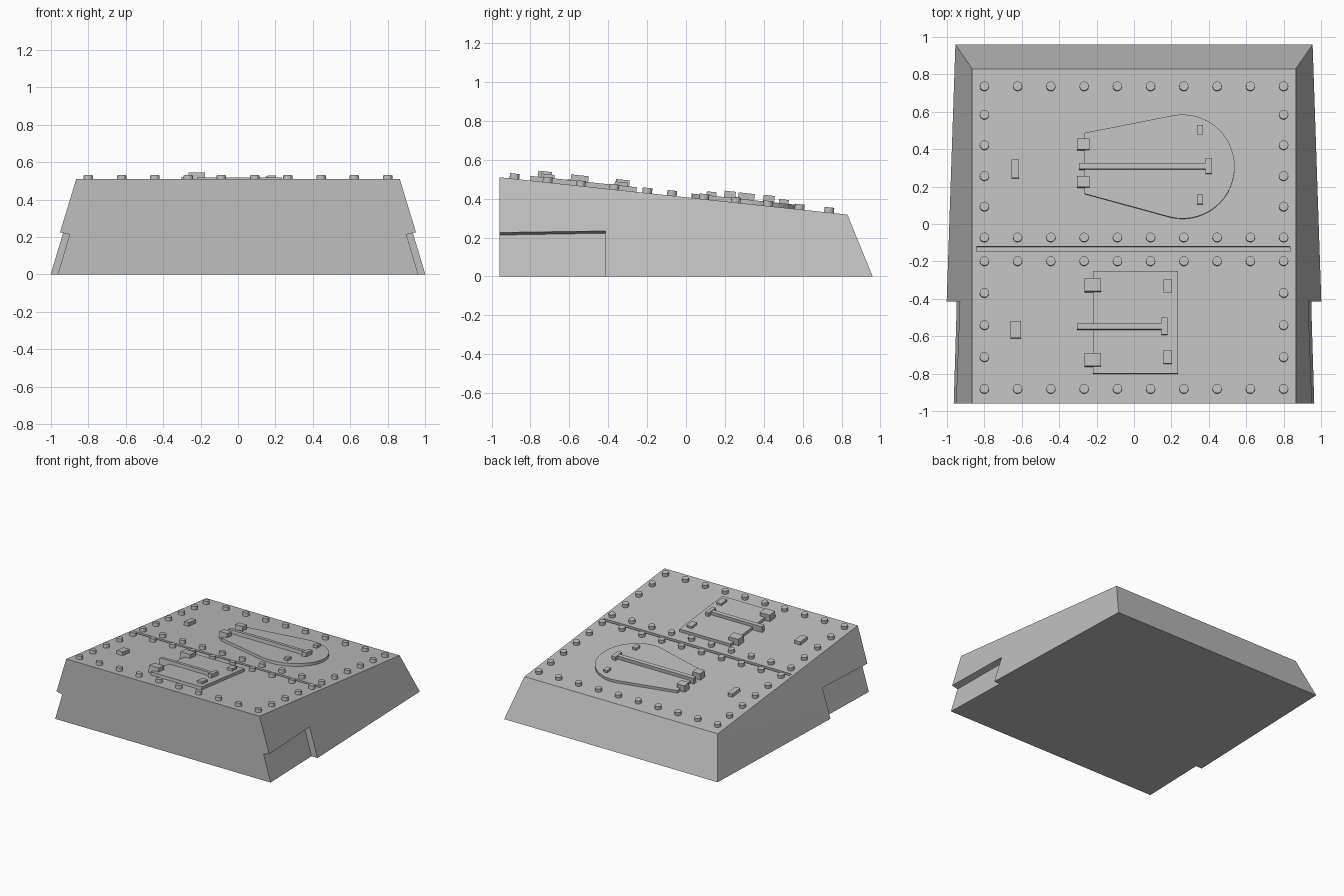
import bpy, bmesh, math
from mathutils import Matrix, Vector

cube = bpy.data.objects.get("Cube")
if cube:
    bpy.data.objects.remove(cube)

grey = bpy.data.materials.new("armour grey")
grey.use_nodes = True
COLOUR = (0.52, 0.52, 0.52, 1)
grey.diffuse_color = COLOUR
grey.node_tree.nodes["Principled BSDF"].inputs["Base Color"].default_value = COLOUR

# Sloping deck: height falls from the front to the back
FRONT, DECK_BACK, BACK = -0.96, 0.83, 0.96
SLOPE = (0.51 - 0.318) / (DECK_BACK - FRONT)
TILT = Matrix.Rotation(-math.atan(SLOPE), 4, 'X')


def deck_z(y):
    return 0.51 - SLOPE * (y - FRONT)


def on_deck(x, y):
    return Matrix.Translation((x, y, deck_z(y))) @ TILT


def finish(name, bm):
    bmesh.ops.recalc_face_normals(bm, faces=bm.faces)
    mesh = bpy.data.meshes.new(name)
    bm.to_mesh(mesh)
    bm.free()
    mesh.materials.append(grey)
    obj = bpy.data.objects.new(name, mesh)
    bpy.context.collection.objects.link(obj)
    return obj


def hull(name, points):
    bm = bmesh.new()
    for p in points:
        bm.verts.new(p)
    bmesh.ops.convex_hull(bm, input=bm.verts)
    bmesh.ops.dissolve_limit(bm, angle_limit=0.002, verts=bm.verts, edges=bm.edges)
    return finish(name, bm)


def plate(name, outline, low, high):
    """Extrude an outline given in plan view along the deck normal."""
    cx = sum(p[0] for p in outline) / len(outline)
    cy = sum(p[1] for p in outline) / len(outline)
    stretch = math.sqrt(1 + SLOPE ** 2)
    bm = bmesh.new()
    face = bm.faces.new([bm.verts.new((x - cx, (y - cy) * stretch, low)) for x, y in outline])
    ext = bmesh.ops.extrude_face_region(bm, geom=[face])
    top = [v for v in ext["geom"] if isinstance(v, bmesh.types.BMVert)]
    bmesh.ops.translate(bm, verts=top, vec=(0, 0, high - low))
    bm.transform(on_deck(cx, cy))
    return finish(name, bm)


def block(name, x0, x1, y0, y1, high, low=-0.004):
    return plate(name, [(x0, y0), (x1, y0), (x1, y1), (x0, y1)], low, high)


def cut(target, cutter):
    mod = target.modifiers.new("cut", 'BOOLEAN')
    mod.operation = 'DIFFERENCE'
    mod.solver = 'EXACT'
    mod.object = cutter
    bpy.context.view_layer.objects.active = target
    bpy.ops.object.modifier_apply(modifier=mod.name)
    bpy.data.objects.remove(cutter)


# Main hull block with splayed sides and a raked back
corners = []
for s in (-1, 1):
    corners += [(s * 1.02, FRONT, 0), (s * 0.865, FRONT, deck_z(FRONT)),
                (s * 0.955, BACK, 0), (s * 0.865, DECK_BACK, deck_z(DECK_BACK))]
body = hull("hull_block", corners)

# Recesses in the lower front of each side
for side, s in (("right", -1), ("left", 1)):
    pts = []
    for y, inset, lift in ((-1.0, 0, 0), (-0.415, 0.018, 0.01)):
        for x, z in ((0.902, 0.212), (0.98, -0.05)):
            pts.append((s * (x - inset), y, z + lift * (z > 0)))
        pts += [(s * 1.1, y, 0.262 + lift), (s * 1.1, y, -0.05)]
    cut(body, hull(side + "_recess_cutter", pts))

# Groove between the front and back deck panels
cut(body, block("groove_cutter", -0.843, 0.833, -0.146, -0.12, 0.05, -0.03))

# Round rivets: full rows across, then down both edges
bm = bmesh.new()
spots = [(-0.8 + i * 1.6 / 9, y) for y in (0.735, -0.073, -0.2, -0.883) for i in range(10)]
spots += [(x, y) for x in (-0.8, 0.8) for y in (0.583, 0.42, 0.255, 0.092, -0.37, -0.542, -0.713)]
for x, y in spots:
    bmesh.ops.create_cone(bm, cap_ends=True, segments=12, radius1=0.025, radius2=0.025, depth=0.03,
                          matrix=on_deck(x, y) @ Matrix.Translation((0, 0, 0.012)))
finish("deck_rivets", bm)

# Rear teardrop hatch
centre, radius = Vector((0.26, 0.305)), 0.278
arc = [math.radians(-103 + i * 206 / 28) for i in range(29)]
tear = [(centre.x + radius * math.cos(a), centre.y + radius * math.sin(a)) for a in arc]
plate("teardrop_hatch", tear + [(-0.265, 0.485), (-0.265, 0.16)], -0.004, 0.022)
block("teardrop_handle_bar", -0.295, 0.385, 0.29, 0.322, 0.05)
block("teardrop_handle_end", 0.383, 0.418, 0.265, 0.348, 0.054)
for y in (0.222, 0.422):
    block("teardrop_hinge", -0.306, -0.237, y - 0.029, y + 0.029, 0.055)
for y in (0.128, 0.5):
    block("teardrop_latch", 0.336, 0.37, y - 0.025, y + 0.025, 0.042)

# Front rectangular hatch
block("square_hatch", -0.22, 0.235, -0.802, -0.255, 0.024)
block("square_handle_bar", -0.306, 0.15, -0.568, -0.537, 0.05)
block("square_handle_end", 0.148, 0.178, -0.596, -0.506, 0.054)
for y in (-0.33, -0.73):
    block("square_hinge", -0.265, -0.177, y - 0.035, y + 0.035, 0.055)
    block("square_latch", 0.157, 0.202, y - 0.02, y + 0.05 if y < -0.5 else y + 0.028, 0.042) \
        if y < -0.5 else block("square_latch", 0.157, 0.202, -0.37, -0.302, 0.042)

# Small loose blocks on the right of the deck
block("rear_deck_block", -0.656, -0.615, 0.243, 0.342, 0.028)
block("front_deck_block", -0.66, -0.605, -0.612, -0.522, 0.028)
